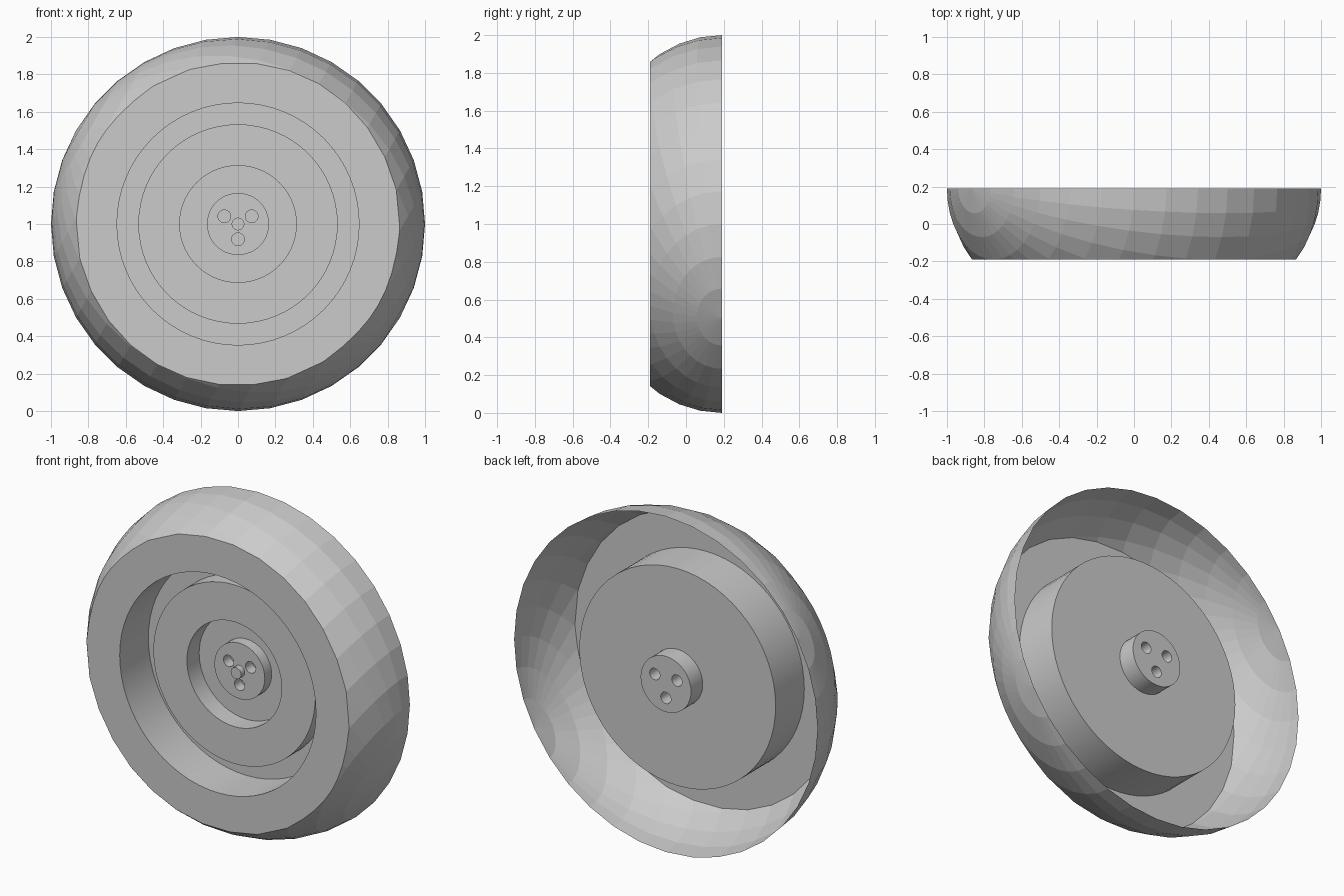
import bpy, bmesh, math
from mathutils import Matrix, Vector

if "Cube" in bpy.data.objects:
    bpy.data.objects.remove(bpy.data.objects["Cube"])

grey = bpy.data.materials.new("light_grey")
grey.diffuse_color = (0.6, 0.6, 0.6, 1)
grey.use_nodes = True
grey.node_tree.nodes["Principled BSDF"].inputs["Base Color"].default_value = grey.diffuse_color

CZ = 1.0                                   # height of the wheel axis
FRONT, BACK, DISC = -0.19, 0.19, 0.08      # main planes along y
R_RECESS, R_RING, R_RING_IN, R_HUB, R_HOLE = 0.647, 0.533, 0.312, 0.166, 0.034


def finish(bm, name, smooth=True):
    bmesh.ops.remove_doubles(bm, verts=bm.verts, dist=1e-5)
    bmesh.ops.recalc_face_normals(bm, faces=bm.faces)
    mesh = bpy.data.meshes.new(name)
    bm.to_mesh(mesh)
    bm.free()
    mesh.materials.append(grey)
    ob = bpy.data.objects.new(name, mesh)
    bpy.context.collection.objects.link(ob)
    if smooth:
        bpy.ops.object.select_all(action='DESELECT')
        ob.select_set(True)
        bpy.context.view_layer.objects.active = ob
        bpy.ops.object.shade_smooth_by_angle(angle=math.radians(30))
    return ob


def circle(bm, r, y, n, cx=0, cz=0):
    vs = [bm.verts.new((cx + r * math.cos(2 * math.pi * i / n), y,
                        CZ + cz + r * math.sin(2 * math.pi * i / n))) for i in range(n)]
    return vs, [bm.edges.new((vs[i], vs[(i + 1) % n])) for i in range(n)]


def bridge(bm, a, b):
    n = len(a)
    for i in range(n):
        bm.faces.new((a[i], a[(i + 1) % n], b[(i + 1) % n], b[i]))


def revolve(name, profile, n=64, cap_start=False):
    bm = bmesh.new()
    rings = [circle(bm, r, y, n)[0] for r, y in profile]
    for a, b in zip(rings, rings[1:]):
        bridge(bm, a, b)
    if cap_start:
        bm.faces.new(rings[0])
    return finish(bm, name)


# Outer shell: slice of a flattened faceted sphere with its poles on the rim
bm = bmesh.new()
bmesh.ops.create_uvsphere(bm, u_segments=36, v_segments=18, radius=1)
bmesh.ops.transform(bm, verts=bm.verts, matrix=Matrix.Rotation(math.radians(-60), 4, 'Y'))
bmesh.ops.delete(bm, geom=[v for v in bm.verts if v.co.y > 1e-4], context='VERTS')
bmesh.ops.transform(bm, verts=bm.verts, matrix=Matrix.Translation((0, BACK, CZ))
                    @ Matrix.Diagonal((1, 0.76, 1, 1)))
bmesh.ops.bisect_plane(bm, geom=bm.verts[:] + bm.edges[:] + bm.faces[:], dist=1e-4,
                       plane_co=(0, FRONT, 0), plane_no=(0, 1, 0), clear_inner=True)
rim = [e for e in bm.edges if e.is_boundary and all(v.co.y < FRONT + 1e-3 for v in e.verts)]
# Flat front face with the round opening
hole = circle(bm, R_RECESS, FRONT, 64)[1]
bmesh.ops.triangle_fill(bm, use_beauty=True, edges=rim + hole, normal=Vector((0, -1, 0)))
finish(bm, "outer_shell", smooth=False)

# Recess wall, closed by the back disc
revolve("recess_wall", [(R_RECESS, DISC), (R_RECESS, FRONT)], cap_start=True)

# Raised ring inside the recess
revolve("raised_ring", [(R_RING, DISC), (R_RING, -0.035), (R_RING_IN, -0.035), (R_RING_IN, DISC)])


# Hubs on both sides of the disc, each with three bolt holes
def hub(name, y):
    bm = bmesh.new()
    outer, edges = circle(bm, R_HUB, y, 48)
    bridge(bm, outer, circle(bm, R_HUB, DISC, 48)[0])
    for deg in (30, 150, 270):
        x, z = 0.084 * math.cos(math.radians(deg)), 0.082 * math.sin(math.radians(deg))
        top, hole_edges = circle(bm, R_HOLE, y, 24, x, z)
        bridge(bm, top, circle(bm, R_HOLE, DISC, 24, x, z)[0])
        edges += hole_edges
    bmesh.ops.triangle_fill(bm, use_beauty=True, edges=edges, normal=Vector((0, -1, 0)))
    finish(bm, name)


hub("front_hub", 0.015)
hub("back_hub", BACK)

# Small centre pin on the front hub
revolve("centre_pin", [(R_HOLE, -0.02), (R_HOLE, 0.015)], n=24, cap_start=True)
